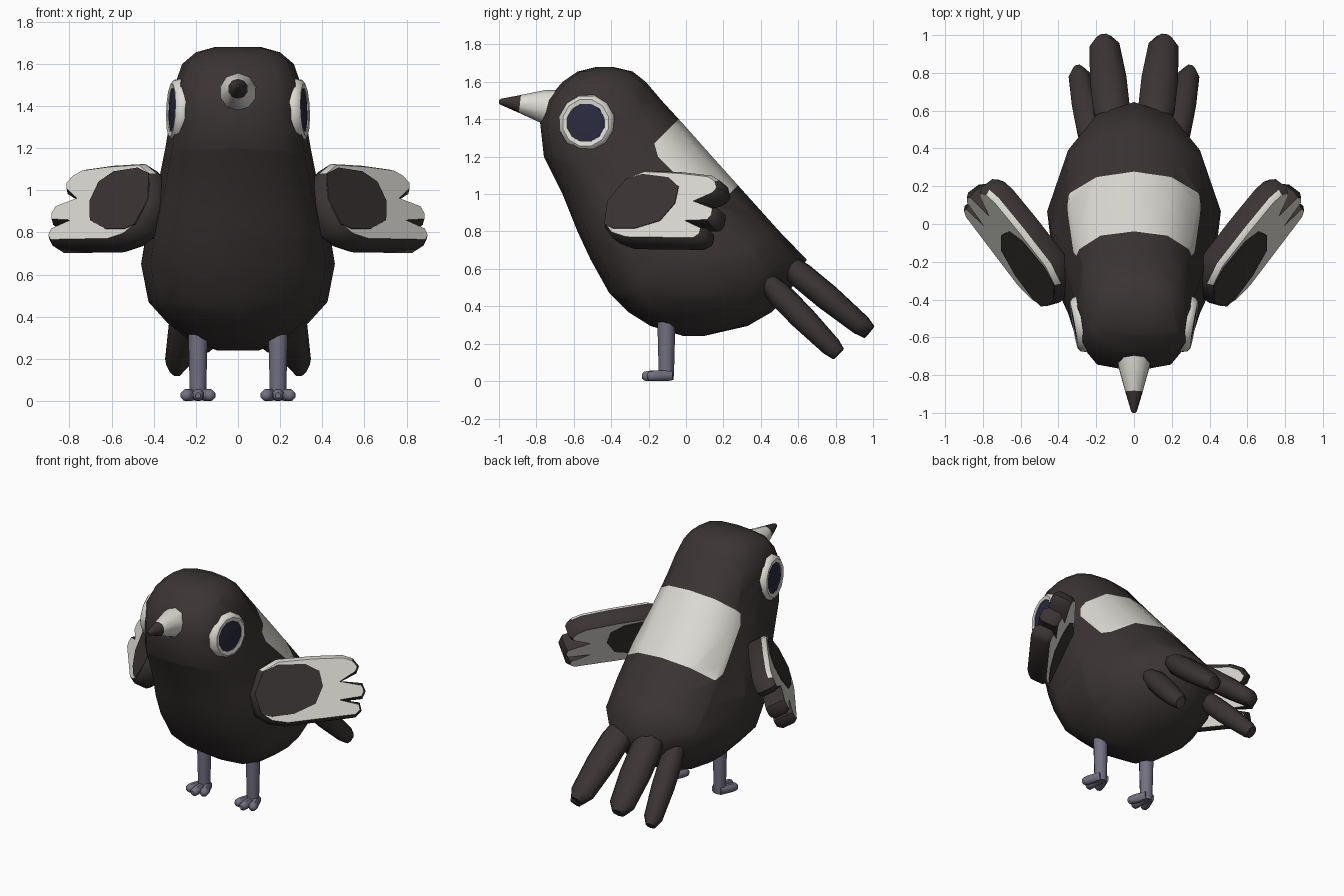
import bpy, bmesh, math
from mathutils import Vector

if "Cube" in bpy.data.objects:
    bpy.data.objects.remove(bpy.data.objects["Cube"])

def material(name, rgb):
    m = bpy.data.materials.new(name)
    m.diffuse_color = (*rgb, 1)
    m.use_nodes = True
    m.node_tree.nodes["Principled BSDF"].inputs["Base Color"].default_value = m.diffuse_color
    return m

DARK = material("charcoal feathers", (0.043, 0.034, 0.034))
WHITE = material("off white", (0.72, 0.71, 0.66))
GREY = material("slate grey legs", (0.17, 0.165, 0.22))
NAVY = material("navy pupil", (0.023, 0.023, 0.05))


def finish(bm, name, mats, mirror=False, angle=45):
    """Turn a bmesh into a smooth shaded object, optionally mirrored in x."""
    bmesh.ops.recalc_face_normals(bm, faces=bm.faces)
    me = bpy.data.meshes.new(name)
    bm.to_mesh(me)
    bm.free()
    for m in mats:
        me.materials.append(m)
    ob = bpy.data.objects.new(name, me)
    bpy.context.collection.objects.link(ob)
    bpy.ops.object.select_all(action='DESELECT')
    ob.select_set(True)
    bpy.context.view_layer.objects.active = ob
    bpy.ops.object.shade_smooth_by_angle(angle=math.radians(angle))
    if mirror:
        mod = ob.modifiers.new("mirror", 'MIRROR')
        mod.use_mirror_merge = False
    return ob


def loft(bm, rings):
    """Skin a list of closed rings and cap both ends."""
    vs = [[bm.verts.new(p) for p in r] for r in rings]
    n = len(vs[0])
    for a, b in zip(vs, vs[1:]):
        for i in range(n):
            j = (i + 1) % n
            bm.faces.new((a[i], a[j], b[j], b[i]))
    bm.faces.new(vs[0][::-1])
    bm.faces.new(vs[-1])


def tube(bm, start, end, stations, sides=8):
    """Loft along a line; stations are (fraction, half width, half thickness)."""
    a, b = Vector(start), Vector(end)
    d = (b - a).normalized()
    ref = Vector((0, 0, 1)) if abs(d.z) < 0.95 else Vector((0, 1, 0))
    u = d.cross(ref).normalized()
    v = u.cross(d)
    rings = []
    for f, w, h in stations:
        c = a.lerp(b, f)
        rings.append([c + u * w * math.cos(t) + v * h * math.sin(t)
                      for t in (2 * math.pi * (i + 0.5) / sides for i in range(sides))])
    loft(bm, rings)


# Body and head: horizontal sections as height, front y, back y, half width
SECTIONS = [
    (0.24, -0.01, 0.09, 0.10), (0.295, -0.19, 0.33, 0.24), (0.37, -0.31, 0.46, 0.335),
    (0.47, -0.41, 0.55, 0.425), (0.65, -0.51, 0.645, 0.46), (0.80, -0.58, 0.50, 0.435),
    (1.00, -0.66, 0.32, 0.385), (1.20, -0.76, 0.14, 0.345), (1.38, -0.78, -0.02, 0.315),
    (1.50, -0.745, -0.13, 0.30), (1.60, -0.66, -0.215, 0.265), (1.655, -0.58, -0.285, 0.20),
    (1.68, -0.48, -0.39, 0.11)]


def spow(c, p):
    return math.copysign(abs(c) ** (2 / p), c)


rings = []
for z, yf, yb, w in SECTIONS:
    ring = []
    for i in range(12):
        t = 2 * math.pi * i / 12
        p = 2.9 if math.cos(t) < -0.01 else 2.4   # the front is a little boxier
        y = (yf + yb) / 2 + (yb - yf) / 2 * spow(math.cos(t), p)
        taper = 1 - 0.5 * max(0, y - 0.1)         # rump narrows towards the tail
        ring.append((w * taper * spow(math.sin(t), p), y, z))
    rings.append(ring)
bm = bmesh.new()
loft(bm, rings)

# White saddle: cut along its border planes (ny, nz, offset), colour what lies inside
SADDLE = [(1, -1, -1.44), (-1, 1, 0.77), (1, 1, 1.05), (1.556, 0.444, 0.30), (0.444, 1.556, 1.528)]
for ny, nz, c in SADDLE:
    no = Vector((0, ny, nz))
    bmesh.ops.bisect_plane(bm, geom=bm.verts[:] + bm.edges[:] + bm.faces[:], dist=1e-5,
                           plane_co=no * c / no.length_squared, plane_no=no)
for f in bm.faces:
    p = f.calc_center_median()
    f.material_index = int(all(ny * p.y + nz * p.z > c for ny, nz, c in SADDLE))
finish(bm, "body", [DARK, WHITE], angle=70)

# Beak with dark tip
bm = bmesh.new()
tube(bm, (0, -0.68, 1.458), (0, -1.0, 1.495),
     [(0, 0.098, 0.1), (0.25, 0.085, 0.09), (0.65, 0.048, 0.048), (0.97, 0.016, 0.016), (1, 0.008, 0.008)], 10)
for f in bm.faces:
    f.material_index = int(f.calc_center_median().y < -0.89)
finish(bm, "beak", [WHITE, DARK])

# Eyes: pale rounded ring with a dark pupil set inside it
EYE, AXIS = Vector((0.28, -0.53, 1.38)), Vector((0.975, -0.17, 0.04)).normalized()
for name, mat, sides, prof in (
        ("eye_ring", WHITE, 12, [(-0.06, 0.14), (0.0, 0.154), (0.025, 0.148), (0.04, 0.128),
                                 (0.036, 0.105), (0.015, 0.10)]),
        ("pupil", NAVY, 8, [(0.0, 0.108), (0.032, 0.108), (0.038, 0.06)])):
    bm = bmesh.new()
    tube(bm, EYE, EYE + AXIS, [(h, r, r) for h, r in prof], sides)
    finish(bm, name, [mat], mirror=True)

# Wings: a feathered outline, thickened, with pale faces and dark rims
S = Vector((0.6, 0.8, 0))
TILT = math.radians(27)
T = Vector((-0.8 * math.sin(TILT), 0.6 * math.sin(TILT), math.cos(TILT)))
N = S.cross(T)
CENTRE = Vector((0.603, -0.09, 0.92))
OUTLINE = [(-0.385, 0.01), (-0.36, -0.13), (-0.29, -0.19), (-0.18, -0.22), (0.28, -0.225), (0.325, -0.19),
           (0.32, -0.135), (0.20, -0.105), (0.34, -0.115), (0.37, -0.07), (0.355, -0.015),
           (0.22, 0.015), (0.325, 0.05), (0.35, 0.095), (0.315, 0.15), (0.25, 0.18),
           (0.05, 0.20), (-0.19, 0.21), (-0.31, 0.16)]
PATCH = [(-0.37, 0.01), (-0.345, -0.125), (-0.28, -0.15), (-0.13, -0.15), (0.02, -0.105), (0.085, 0.0),
         (0.075, 0.10), (-0.01, 0.155), (-0.19, 0.175), (-0.295, 0.145)]


def plate(bm, pts, lo, hi):
    rings = [[CENTRE + S * s + T * t + N * n for s, t in pts] for n in (lo, hi)]
    loft(bm, rings)


bm = bmesh.new()
plate(bm, OUTLINE, -0.04, 0.04)
bmesh.ops.recalc_face_normals(bm, faces=bm.faces)
caps = [f for f in bm.faces if len(f.verts) > 4]
for f in caps:
    bevel = bmesh.ops.inset_individual(bm, faces=[f], thickness=0.02, depth=0.027)['faces']
    f.material_index = 1
    # the upper outer edge is pale as well
    for g in bevel:
        p = g.calc_center_median() - CENTRE
        if p.dot(N) > 0 and p.dot(T) > 0.13 and -0.3 < p.dot(S) < 0.32:
            g.material_index = 1
bmesh.ops.triangulate(bm, faces=caps)
finish(bm, "wing", [DARK, WHITE], mirror=True, angle=50)

# Dark shoulder patches on both wing faces
bm = bmesh.new()
for side in (-1, 1):
    plate(bm, PATCH, side * 0.064, side * 0.071)
finish(bm, "wing_patch", [DARK], mirror=True)

# Tail feathers: long upper pair and short outer pair
for name, a, b, w, h in (
        ("upper_tail_feather", (0.11, 0.53, 0.635), (0.16, 0.98, 0.262), 0.105, 0.074),
        ("lower_tail_feather", (0.22, 0.43, 0.535), (0.295, 0.815, 0.145), 0.075, 0.07)):
    bm = bmesh.new()
    tube(bm, a, b, [(0, w * 0.8, h * 0.75), (0.18, w, h), (0.5, w, h),
                    (0.9, w * 0.82, h * 0.8), (1, w * 0.42, h * 0.6)], 8)
    finish(bm, name, [DARK], mirror=True, angle=60)

# Legs
bm = bmesh.new()
tube(bm, (0.19, -0.105, 0.005), (0.19, -0.105, 0.315),
     [(0, 0.038, 0.038), (0.12, 0.041, 0.041), (1, 0.048, 0.048)], 10)
finish(bm, "leg", [GREY], mirror=True)

# Feet: three toes spreading forwards
bm = bmesh.new()
for dx, y in ((-0.064, -0.205), (0, -0.235), (0.064, -0.205)):
    tube(bm, (0.19 + dx * 0.25, -0.08, 0.03), (0.19 + dx, y, 0.026),
         [(0, 0.026, 0.03), (0.7, 0.029, 0.032), (0.92, 0.026, 0.026), (1, 0.014, 0.014)], 8)
for v in bm.verts:
    v.co.z = max(v.co.z, 0)
finish(bm, "foot", [GREY], mirror=True)
